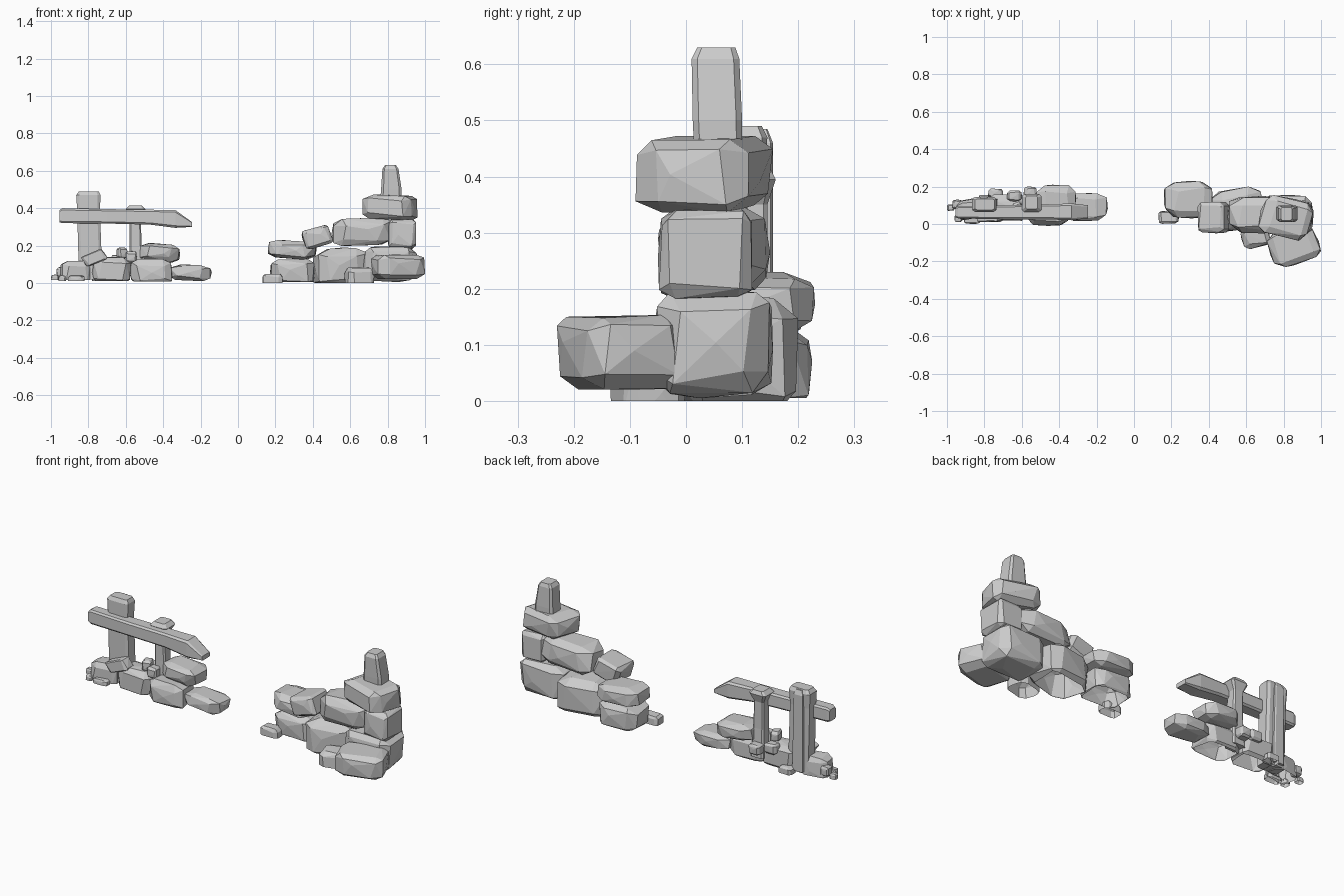
import bpy, bmesh, math, random
from mathutils import Vector, Matrix

default_cube = bpy.data.objects.get("Cube")
if default_cube:
    bpy.data.objects.remove(default_cube, do_unlink=True)

# Single stone colour
stone = bpy.data.materials.new("grey stone")
stone.use_nodes = True
grey = (0.6, 0.6, 0.6, 1)
stone.diffuse_color = grey
stone.node_tree.nodes["Principled BSDF"].inputs["Base Color"].default_value = grey
rng = random.Random(7)


def finish(name, bm):
    bmesh.ops.recalc_face_normals(bm, faces=bm.faces)
    mesh = bpy.data.meshes.new(name)
    bm.to_mesh(mesh)
    bm.free()
    mesh.materials.append(stone)
    obj = bpy.data.objects.new(name, mesh)
    bpy.context.scene.collection.objects.link(obj)
    return obj


def rock(name, x, y, z, tilt=0, turn=0, cut=0.5, sunk=0):
    """Chipped boulder filling the ranges; a sunk one is sliced open at its base."""
    low, high = Vector((x[0], y[0], z[0] - sunk)), Vector((x[1], y[1], z[1]))
    size, mid = high - low, (high + low) / 2
    shape = []
    # Each box corner is chipped back along two axes
    for sx in (-1, 1):
        for sy in (-1, 1):
            for sz in (-1, 1):
                for axis in range(3):
                    p = Vector((sx, sy, sz))
                    for i in range(3):
                        p[i] *= rng.uniform(0.9, 0.98) if i == axis else 1 - cut * rng.uniform(0.5, 1)
                    shape.append(p)
    # Each side swells to an off-centre point
    for axis in range(3):
        for side in (-1, 1):
            p = Vector([rng.uniform(-0.3, 0.3) for i in range(3)])
            p[axis] = side
            shape.append(p)
    spin = Matrix.Rotation(math.radians(turn), 3, 'Z') @ Matrix.Rotation(math.radians(tilt), 3, 'Y')
    points = [spin @ (p * size) for p in shape]
    # Refit the turned shape to its range
    lo = Vector([min(p[i] for p in points) for i in range(3)])
    hi = Vector([max(p[i] for p in points) for i in range(3)])
    bm = bmesh.new()
    for p in points:
        bm.verts.new([mid[i] + (p[i] - (lo[i] + hi[i]) / 2) * size[i] / (hi[i] - lo[i])
                      for i in range(3)])
    hull = bmesh.ops.convex_hull(bm, input=bm.verts)
    loose = {v for v in hull["geom_interior"] if isinstance(v, bmesh.types.BMVert)}
    bmesh.ops.delete(bm, geom=list(loose), context='VERTS')
    bmesh.ops.dissolve_limit(bm, angle_limit=math.radians(7), verts=bm.verts, edges=bm.edges)
    if sunk:
        bmesh.ops.bisect_plane(bm, geom=bm.verts[:] + bm.edges[:] + bm.faces[:],
                               plane_co=(0, 0, z[0]), plane_no=(0, 0, 1), clear_inner=True)
    return finish(name, bm)


def loft(name, sections, along, chip=0.12):
    """Hewn slab through (position, a0, a1, b0, b1) sections along an axis."""
    bm = bmesh.new()
    rings = []
    for pos, a0, a1, b0, b1 in sections:
        ca, cb = (a1 - a0) * chip, (b1 - b0) * chip
        outline = [(a0 + ca, b0), (a1 - ca, b0), (a1, b0 + cb), (a1, b1 - cb),
                   (a1 - ca, b1), (a0 + ca, b1), (a0, b1 - cb), (a0, b0 + cb)]
        place = (lambda a, b: (pos, a, b)) if along == "x" else (lambda a, b: (a, b, pos))
        rings.append([bm.verts.new(place(a, b)) for a, b in outline])
    for r, s in zip(rings, rings[1:]):
        for i in range(len(r)):
            j = (i + 1) % len(r)
            bm.faces.new((r[i], r[j], s[j], s[i]))
    bm.faces.new(rings[0])
    bm.faces.new(rings[-1])
    return finish(name, bm)


# Stacked boulders on the left side, lower course
rock("outer_pebble", (.13, .24), (0, .07), (0, .05), sunk=.03)
rock("outer_base_boulder", (.17, .41), (.04, .225), (.005, .13), cut=.55, sunk=.02)
rock("middle_base_boulder", (.4, .7), (-.04, .2), (0, .19), turn=10, cut=.55, sunk=.03)
rock("front_low_stone", (.57, .73), (-.135, 0), (0, .085), turn=15, sunk=.05)
rock("tower_base_boulder", (.67, .96), (-.06, .155), (.005, .2))
rock("front_boulder", (.71, 1), (-.23, 0), (.018, .155), turn=18)

# Upper courses
rock("outer_cap_boulder", (.16, .42), (.03, .23), (.125, .23), tilt=4, cut=.6)
rock("tilted_stone", (.34, .51), (-.05, .12), (.18, .31), tilt=-18, cut=.4)
rock("long_boulder", (.5, .83), (-.05, .15), (.195, .35), tilt=-2, cut=.55)
rock("tower_middle_stone", (.8, .955), (-.05, .12), (.18, .345), cut=.4)
rock("tower_cap_boulder", (.665, .96), (-.09, .155), (.335, .475), turn=-15, tilt=3)
loft("tower_finial", [(.44, .76, .875, .015, .1), (.5, .765, .875, .012, .1),
                      (.61, .772, .858, .01, .095), (.63, .785, .845, .02, .088)], "z")

# Standing stones on the right side
loft("tall_post", [(.02, -.85, -.725, .065, .14), (.39, -.86, -.738, .065, .14),
                   (.47, -.865, -.735, .065, .145), (.49, -.85, -.745, .075, .135)], "z")
loft("tall_post_back_slab", [(.03, -.83, -.765, .12, .155), (.46, -.83, -.775, .12, .155),
                             (.485, -.82, -.785, .125, .145)], "z")
loft("short_post", [(.04, -.585, -.505, .08, .155), (.2, -.58, -.515, .085, .145),
                    (.35, -.58, -.52, .085, .145), (.395, -.6, -.495, .065, .16),
                    (.415, -.58, -.515, .08, .15)], "z")
loft("leaning_lintel", [(-.955, .035, .09, .325, .39), (-.94, .03, .095, .32, .4),
                        (-.7, .025, .1, .318, .395), (-.47, .025, .105, .312, .392),
                        (-.335, .02, .11, .295, .39), (-.245, .03, .1, .3, .325)], "x")

# Rubble at their feet
rock("corner_stone", (-.95, -.79), (.02, .14), (.015, .12), turn=10, sunk=.03)
rock("post_foot_boulder", (-.78, -.57), (.015, .16), (.012, .14), cut=.55, sunk=.02)
rock("fallen_slab", (-.84, -.7), (.01, .08), (.09, .18), tilt=-28, cut=.35)
rock("short_post_boulder", (-.58, -.35), (-.01, .15), (.008, .13), cut=.55, sunk=.02)
rock("upper_boulder", (-.53, -.31), (.04, .21), (.11, .215), tilt=5, cut=.6)
rock("end_boulder", (-.37, -.14), (.015, .165), (.01, .1), tilt=3, cut=.6)

# Pebbles
rock("pebble_outer", (-1, -.96), (.07, .105), (.015, .045), sunk=.02)
rock("pebble_front", (-.96, -.92), (.01, .05), (.012, .04), sunk=.02)
rock("pebble_front_flat", (-.91, -.82), (0, .05), (.012, .04), sunk=.02)
rock("pebble_side", (-.97, -.92), (.08, .13), (.03, .085))
rock("pebble_high", (-.65, -.59), (.05, .12), (.13, .19), turn=20)
rock("pebble_inner", (-.6, -.54), (.04, .1), (.11, .17))
rock("pebble_back", (-.68, -.6), (.12, .18), (.09, .15))
rock("pebble_back_low", (-.59, -.52), (.14, .2), (.07, .13))
rock("pebble_post_back", (-.78, -.7), (.13, .19), (.012, .05), sunk=.02)
